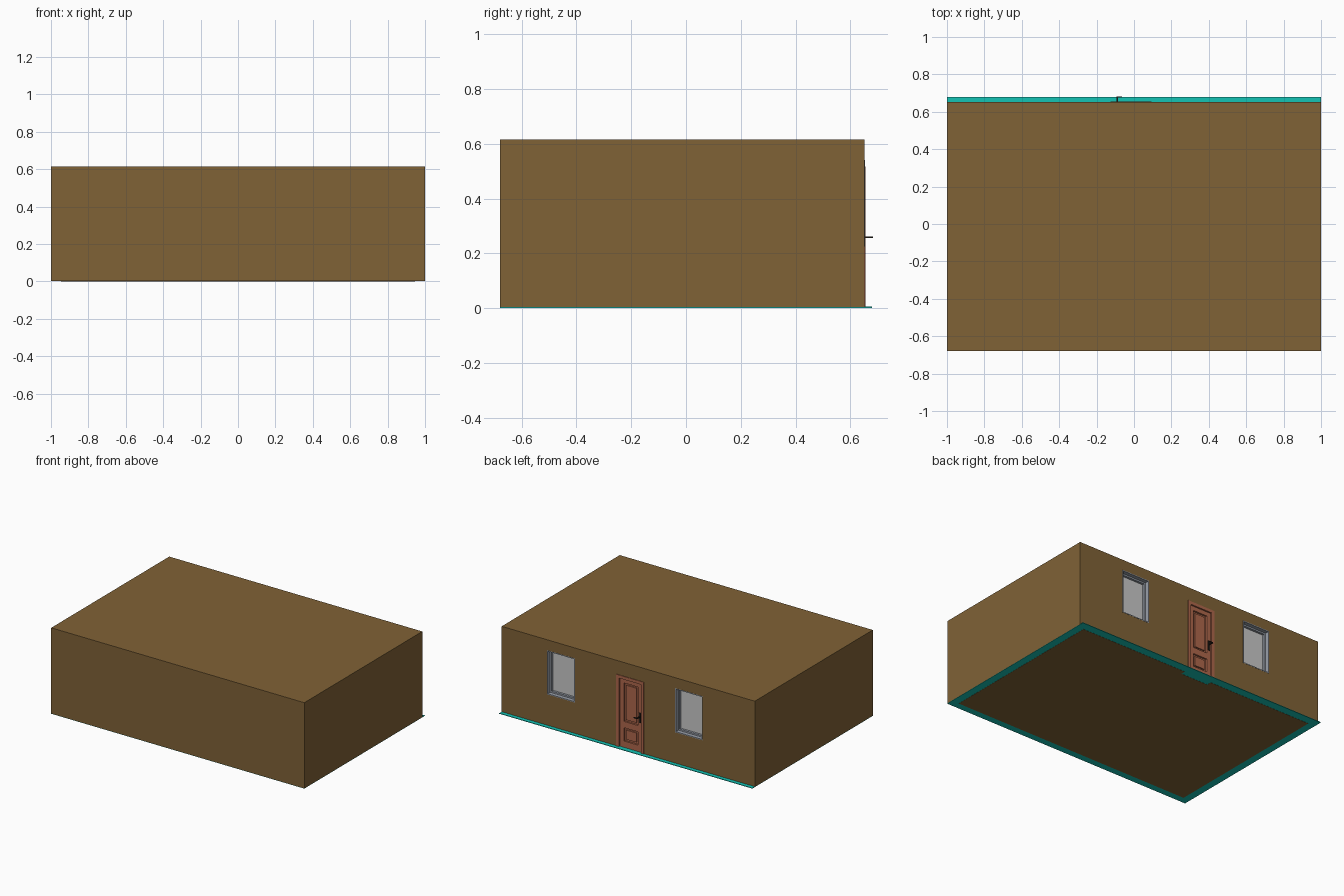
import bpy, bmesh
from mathutils import Vector

if "Cube" in bpy.data.objects:
    bpy.data.objects.remove(bpy.data.objects["Cube"])

def mat(name, rgb):
    m = bpy.data.materials.new(name)
    m.diffuse_color = (*rgb, 1)
    m.use_nodes = True
    m.node_tree.nodes["Principled BSDF"].inputs["Base Color"].default_value = m.diffuse_color
    return m

BROWN = mat("wall_brown", (0.216, 0.122, 0.037))
TEAL = mat("floor_teal", (0.007, 0.55, 0.46))
WOOD = mat("door_red_brown", (0.42, 0.135, 0.07))
GLASS = mat("pane_grey", (0.58, 0.58, 0.58))
FRAME = mat("frame_grey", (0.32, 0.35, 0.40))
DARK = mat("handle_dark", (0.02, 0.016, 0.012))

def add_box(bm, x0, x1, y0, y1, z0, z1):
    v = bmesh.ops.create_cube(bm, size=1)["verts"]
    bmesh.ops.scale(bm, vec=(x1 - x0, y1 - y0, z1 - z0), verts=v)
    bmesh.ops.translate(bm, vec=((x0 + x1) / 2, (y0 + y1) / 2, (z0 + z1) / 2), verts=v)

def boxes(name, material, *specs):
    bm = bmesh.new()
    for s in specs:
        add_box(bm, *s)
    me = bpy.data.meshes.new(name)
    bm.to_mesh(me)
    bm.free()
    me.materials.append(material)
    ob = bpy.data.objects.new(name, me)
    bpy.context.collection.objects.link(ob)
    return ob

def ring(x0, x1, y0, y1, z0, z1, w, bottom=True):
    """Four (or three) bars around a rectangle in the back wall."""
    zb = z0 + w if bottom else z0
    bars = [(x0, x0 + w, y0, y1, zb, z1 - w), (x1 - w, x1, y0, y1, zb, z1 - w),
            (x0, x1, y0, y1, z1 - w, z1)]
    if bottom:
        bars.append((x0, x1, y0, y1, z0, z0 + w))
    return bars

def cut(target, spec):
    c = boxes("cutter", BROWN, spec)
    c.hide_render = True
    mod = target.modifiers.new("cut", "BOOLEAN")
    mod.operation, mod.solver, mod.object = "DIFFERENCE", "EXACT", c
    bpy.context.view_layer.objects.active = target
    bpy.ops.object.modifier_apply(modifier=mod.name)
    bpy.data.objects.remove(c)

BACK = 0.652                     # outer face of the back wall
DX0, DX1, DZ = -0.125, 0.093, 0.517
WINDOWS = {"left": (0.422, 0.642), "right": (-0.588, -0.371)}
WZ0, WZ1 = 0.225, 0.54

# Hollow shell: walls and roof, with door and window openings
walls = boxes("walls_and_roof", BROWN, (-1, 1, -0.68, BACK, 0.003, 0.615))
cut(walls, (-0.95, 0.95, -0.63, 0.60, -0.1, 0.605))
cut(walls, (DX0 + 0.004, DX1 - 0.004, 0.5, 0.8, -0.1, DZ - 0.004))
for x0, x1 in WINDOWS.values():
    cut(walls, (x0, x1, 0.5, 0.8, WZ0, WZ1))

# Thin floor slab, and the brown underside with a notch at the door
boxes("floor_slab", TEAL, (-1, 1, -0.68, 0.68, 0.001, 0.005))
boxes("floor_underside", BROWN, (-0.945, 0.945, -0.63, 0.585, 0, 0.002),
      (-0.945, DX0, 0.585, 0.62, 0, 0.002), (DX1, 0.945, 0.585, 0.62, 0, 0.002))

# Windows: lining, stepped sash and pane
for side, (x0, x1) in WINDOWS.items():
    boxes(side + "_window_frame", FRAME,
          *ring(x0, x1, 0.60, BACK + 0.001, WZ0, WZ1, 0.006),
          *ring(x0 + 0.006, x1 - 0.006, 0.60, 0.625, WZ0 + 0.006, WZ1 - 0.006, 0.011))
    boxes(side + "_window_pane", GLASS,
          (x0 + 0.01, x1 - 0.01, 0.603, 0.609, WZ0 + 0.01, WZ1 - 0.01))

# Door: frame, leaf with two recessed panels, raised fields
boxes("door_frame", WOOD, *ring(DX0, DX1, 0.60, 0.656, 0.004, DZ, 0.022, False))
lx0, lx1, lz1 = DX0 + 0.022, DX1 - 0.022, DZ - 0.022
px0, px1 = lx0 + 0.032, lx1 - 0.032
panels = [(0.05, 0.145), (0.19, 0.465)]
leaf = boxes("door_leaf", WOOD, (lx0, lx1, 0.61, 0.645, 0.005, lz1))
for z0, z1 in panels:
    cut(leaf, (px0, px1, 0.632, 0.7, z0, z1))
boxes("door_panels", WOOD, *[(px0 + 0.014, px1 - 0.014, 0.63, 0.641, z0 + 0.014, z1 - 0.014)
                             for z0, z1 in panels])

# Handle: back plate, stem and lever
boxes("door_handle", DARK, (-0.096, -0.082, 0.644, 0.649, 0.215, 0.285),
      (-0.093, -0.086, 0.648, 0.682, 0.255, 0.262),
      (-0.086, -0.064, 0.676, 0.682, 0.255, 0.262))
